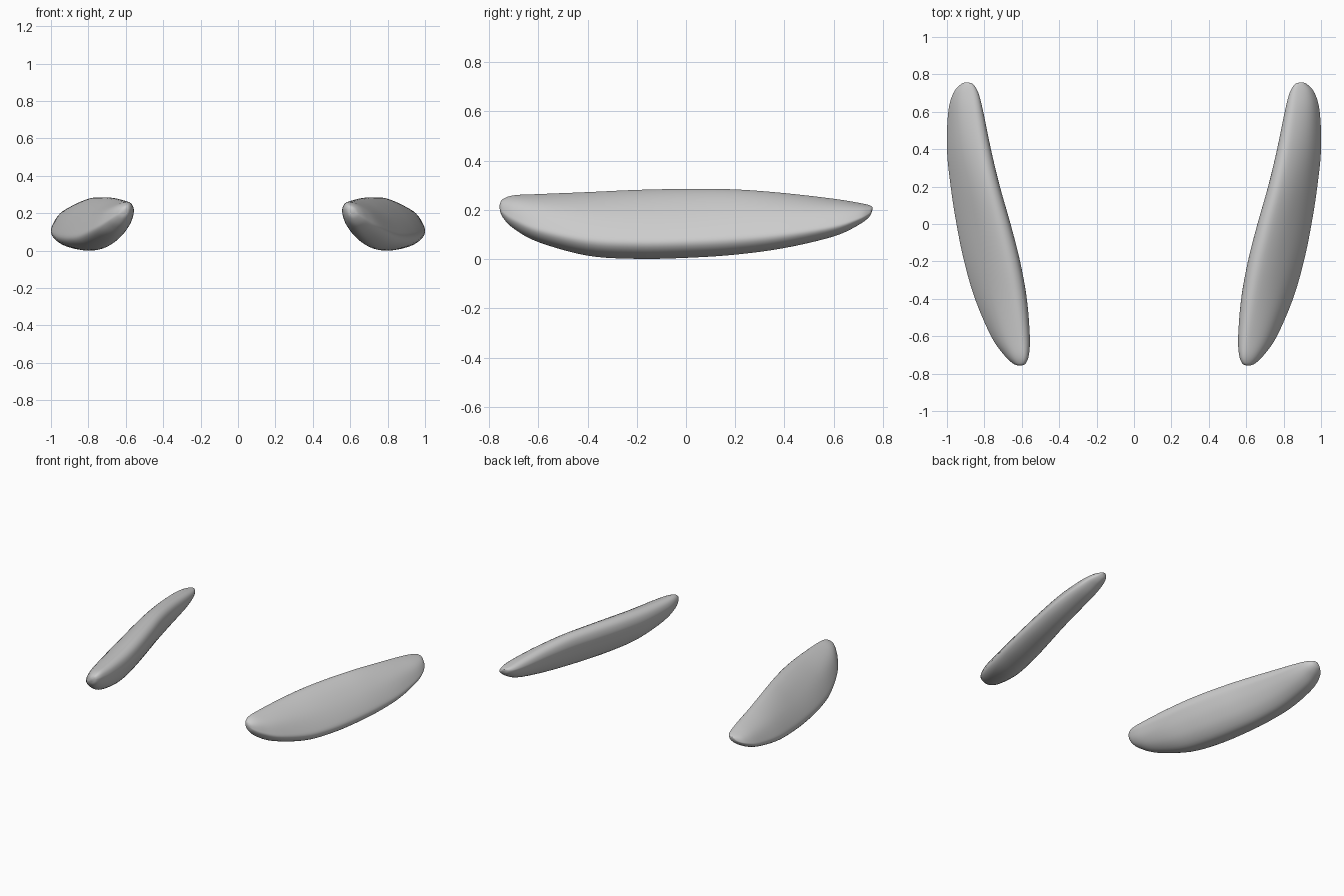
import bpy, bmesh, math

if "Cube" in bpy.data.objects:
    bpy.data.objects.remove(bpy.data.objects["Cube"])

# Lengthwise stations: y, inner x, outer x, bottom z, top z
STATIONS = [
    (-0.757, 0.603, 0.619, 0.204, 0.222),
    (-0.745, 0.579, 0.648, 0.170, 0.243),
    (-0.70, 0.562, 0.695, 0.124, 0.259),
    (-0.60, 0.557, 0.764, 0.069, 0.264),
    (-0.40, 0.573, 0.850, 0.014, 0.272),
    (-0.20, 0.609, 0.908, 0.001, 0.281),
    (0.00, 0.660, 0.949, 0.005, 0.285),
    (0.20, 0.717, 0.980, 0.018, 0.283),
    (0.40, 0.765, 1.000, 0.045, 0.268),
    (0.60, 0.806, 0.993, 0.092, 0.245),
    (0.70, 0.832, 0.966, 0.138, 0.229),
    (0.745, 0.858, 0.928, 0.172, 0.219),
    (0.757, 0.886, 0.902, 0.199, 0.211),
]
# Leaning lens cross-section in a unit box
SECTION = [(0.0, 0.77), (0.06, 0.94), (0.22, 1.0), (0.47, 0.88), (0.73, 0.65),
           (0.93, 0.39), (1.0, 0.21), (0.86, 0.06), (0.56, 0.0), (0.31, 0.14),
           (0.13, 0.38), (0.03, 0.61)]


def smooth(points, steps, closed):
    """Catmull-Rom resampling of a list of tuples."""
    n, out = len(points), []
    for i in range(n if closed else n - 1):
        q = [points[k % n] if closed else points[min(max(k, 0), n - 1)]
             for k in range(i - 1, i + 3)]
        for s in range(steps):
            t = s / steps
            out.append(tuple(0.5 * (2 * b + (c - a) * t
                       + (2 * a - 5 * b + 4 * c - d) * t * t
                       + (3 * b - a - 3 * c + d) * t ** 3)
                       for a, b, c, d in zip(*q)))
    if not closed:
        out.append(points[-1])
    return out


def rounded(u, v, w):
    """Blend a section point towards an ellipse filling the box."""
    a = math.atan2(v - 0.5, u - 0.5)
    return (u + w * (0.5 + 0.5 * math.cos(a) - u),
            v + w * (0.5 + 0.5 * math.sin(a) - v))


def make_lens(name, side):
    bm = bmesh.new()
    section = smooth(SECTION, 4, True)
    rings = []
    for y, xi, xo, zb, zt in smooth(STATIONS, 5, False):
        w = 0.4 * (abs(y) / 0.757) ** 2
        ring = [rounded(u, v, w) for u, v in section]
        # Refit the blended section to its unit box
        (u0, u1), (v0, v1) = [(min(c), max(c)) for c in zip(*ring)]
        rings.append([bm.verts.new((side * (xi + (u - u0) / (u1 - u0) * (xo - xi)), y,
                                    zb + (v - v0) / (v1 - v0) * (zt - zb)))
                      for u, v in ring])
    n = len(section)
    for a, b in zip(rings, rings[1:]):
        for i in range(n):
            j = (i + 1) % n
            bm.faces.new((a[i], a[j], b[j], b[i]))
    bm.faces.new(rings[0])
    bm.faces.new(rings[-1])
    bmesh.ops.recalc_face_normals(bm, faces=bm.faces[:])
    for f in bm.faces:
        f.smooth = True
    mesh = bpy.data.meshes.new(name)
    bm.to_mesh(mesh)
    bm.free()
    bpy.context.collection.objects.link(bpy.data.objects.new(name, mesh))


# Mirrored pair of lamp lenses
make_lens("right_lamp_lens", 1)
make_lens("left_lamp_lens", -1)
